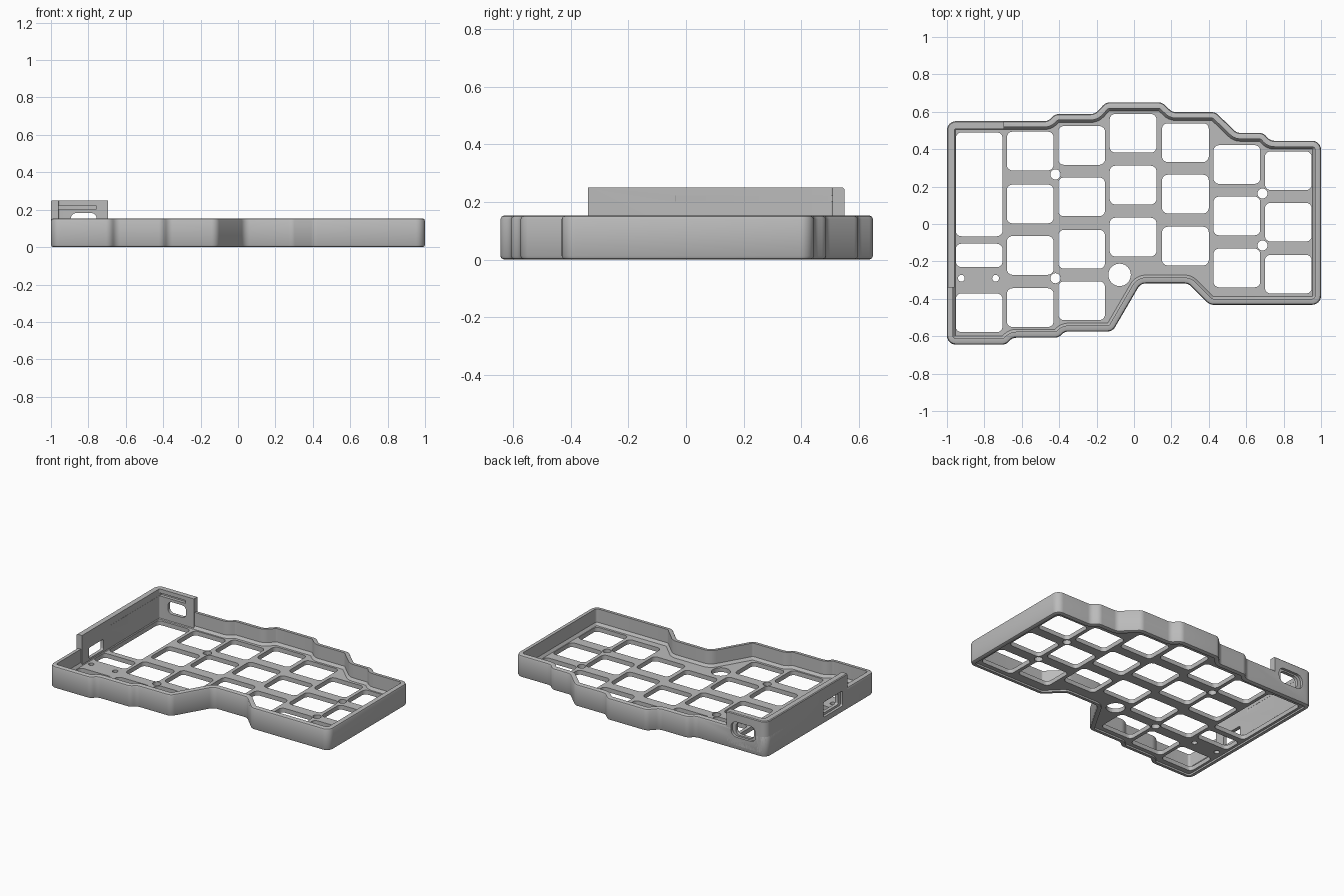
import bpy, bmesh, math
from mathutils import Vector, Matrix

old = bpy.data.objects.get("Cube")
if old:
    bpy.data.objects.remove(old, do_unlink=True)

grey = bpy.data.materials.new("light_grey")
grey.use_nodes = True
grey.diffuse_color = (0.5, 0.5, 0.5, 1)
grey.node_tree.nodes["Principled BSDF"].inputs["Base Color"].default_value = (0.5, 0.5, 0.5, 1)


def make_object(name, bm):
    bmesh.ops.recalc_face_normals(bm, faces=bm.faces)
    mesh = bpy.data.meshes.new(name)
    bm.to_mesh(mesh)
    bm.free()
    mesh.materials.append(grey)
    obj = bpy.data.objects.new(name, mesh)
    bpy.context.collection.objects.link(obj)
    return obj


def rounded(points, radius, steps=6):
    """Round a clockwise polygon; return (point, outward normal) samples."""
    pts = [Vector(p) for p in points]
    out = []
    for i, p in enumerate(pts):
        a = (p - pts[i - 1]).normalized()
        b = (pts[(i + 1) % len(pts)] - p).normalized()
        na, nb = Vector((-a.y, a.x)), Vector((-b.y, b.x))
        turn = math.atan2(a.x * b.y - a.y * b.x, a.dot(b))
        side = 1 if turn < 0 else -1
        start = p - a * radius * math.tan(abs(turn) / 2)
        centre = start - na * radius * side
        for k in range(steps + 1):
            n = Matrix.Rotation(turn * k / steps, 2) @ na
            out.append((centre + n * radius * side, n))
    return out


def loft(bm, path, profile, closed):
    """Sweep (inset, height) profile points along the path."""
    rings = [[bm.verts.new((*(p - n * d), z)) for p, n in path] for d, z in profile]
    count = len(path)
    pairs = list(zip(rings, rings[1:]))
    if not closed:
        pairs.append((rings[-1], rings[0]))
    for r, s in pairs:
        for i in range(count if closed else count - 1):
            j = (i + 1) % count
            bm.faces.new((r[i], r[j], s[j], s[i]))
    if closed:
        bm.faces.new(rings[0])
        bm.faces.new(rings[-1])
    else:
        for i in (0, -1):
            bm.faces.new([r[i] for r in rings])


def prism(bm, cx, cy, w, h, radius, z0, z1, matrix=None):
    """Rounded rectangular block, optionally turned by a matrix."""
    x, y = w / 2, h / 2
    corners = [(cx - x, cy - y), (cx - x, cy + y), (cx + x, cy + y), (cx + x, cy - y)]
    first = len(bm.verts)
    loft(bm, rounded(corners, radius), [(0, z0), (0, z1)], True)
    if matrix:
        bm.verts.ensure_lookup_table()
        bmesh.ops.transform(bm, matrix=matrix, verts=bm.verts[first:])


def cut(targets, bm):
    cutter = make_object("cutter", bm)
    cutter.hide_render = True
    for obj in targets:
        mod = obj.modifiers.new("cut", 'BOOLEAN')
        mod.operation, mod.solver, mod.object = 'DIFFERENCE', 'EXACT', cutter
        graph = bpy.context.evaluated_depsgraph_get()
        mesh = bpy.data.meshes.new_from_object(obj.evaluated_get(graph))
        obj.modifiers.clear()
        obj.data = mesh
    bpy.data.objects.remove(cutter, do_unlink=True)


# Stepped outline, clockwise from the back left corner
outline = [(-1, .55), (-.46, .55), (-.42, .588), (-.21, .588), (-.15, .65), (.15, .65),
           (.205, .598), (.435, .598), (.55, .487), (.69, .487), (.73, .445), (1, .445),
           (1, -.432), (.405, -.432), (.29, -.318), (.035, -.318), (-.115, -.575),
           (-.37, -.575), (-.405, -.608), (-.65, -.608), (-.685, -.645), (-1, -.645)]

# Tray: bottom rim, rounded outer wall and floor in one body
bm = bmesh.new()
loft(bm, rounded(outline, .048),
     [(.03, .012), (.03, 0), (.012, 0), (.004, .004), (0, .012), (0, .14), (.004, .149),
      (.012, .153), (.032, .153), (.032, .06), (.045, .042)], True)
tray = make_object("tray", bm)

# Raised corner wall on the controller side
bm = bmesh.new()
corner = rounded(outline, .048)[:7]
path = [(Vector((-1, -.34)), Vector((-1, 0)))] + corner + [(Vector((-.695, .55)), Vector((0, 1)))]
loft(bm, path, [(0, .03), (0, .245), (.005, .25), (.041, .25), (.041, .03)], False)
raised_wall = make_object("raised_wall", bm)

# Key openings: column centre and row centres
columns = {-.555: (.39, .107, -.168, -.447), -.28: (.42, .145, -.135, -.41),
           -.005: (.485, .208, -.07), .275: (.435, .16, -.118),
           .55: (.318, .043, -.235), .825: (.285, .01, -.268)}
bm = bmesh.new()
for x, rows in columns.items():
    for y in rows:
        prism(bm, x, y, .25, .207, .03, -.1, .1)
# Controller column openings
for y, h in ((.212, .555), (-.168, .125), (-.475, .207)):
    prism(bm, -.828, y, .25, h, .03, -.1, .1)
# Round holes
for x, y, r in ((-.077, -.272, .06), (-.42, .265, .027), (-.42, -.29, .027),
                (.687, .163, .027), (.687, -.115, .027), (-.923, -.29, .018), (-.74, -.29, .018)):
    bmesh.ops.create_cone(bm, cap_ends=True, segments=32, radius1=r, radius2=r, depth=.3,
                          matrix=Matrix.Translation((x, y, 0)))
cut([tray], bm)

# Ports: narrow through opening, then wider outer recess
back = Matrix(((1, 0, 0, 0), (0, 0, 1, 0), (0, 1, 0, 0), (0, 0, 0, 1)))
left = Matrix(((0, 0, 1, 0), (1, 0, 0, 0), (0, 1, 0, 0), (0, 0, 0, 1)))
for grow, depth in ((0, .1), (.05, .018)):
    bm = bmesh.new()
    prism(bm, -.825, .14, .14 + grow, .085 + grow * .4, .032 + grow * .2, .55 - depth, .6, back)
    prism(bm, -.185, .098, .16 + grow, .075 + grow * .6, .012, -1.1, -1 + depth, left)
    cut([tray, raised_wall], bm)

# Lid groove on the inner faces of the raised wall
bm = bmesh.new()
prism(bm, -.859, .246, .202, .57, .004, .202, .222)
cut([raised_wall], bm)

for obj in (tray, raised_wall):
    bpy.ops.object.select_all(action='DESELECT')
    obj.select_set(True)
    bpy.context.view_layer.objects.active = obj
    bpy.ops.object.shade_smooth_by_angle(angle=math.radians(30))
